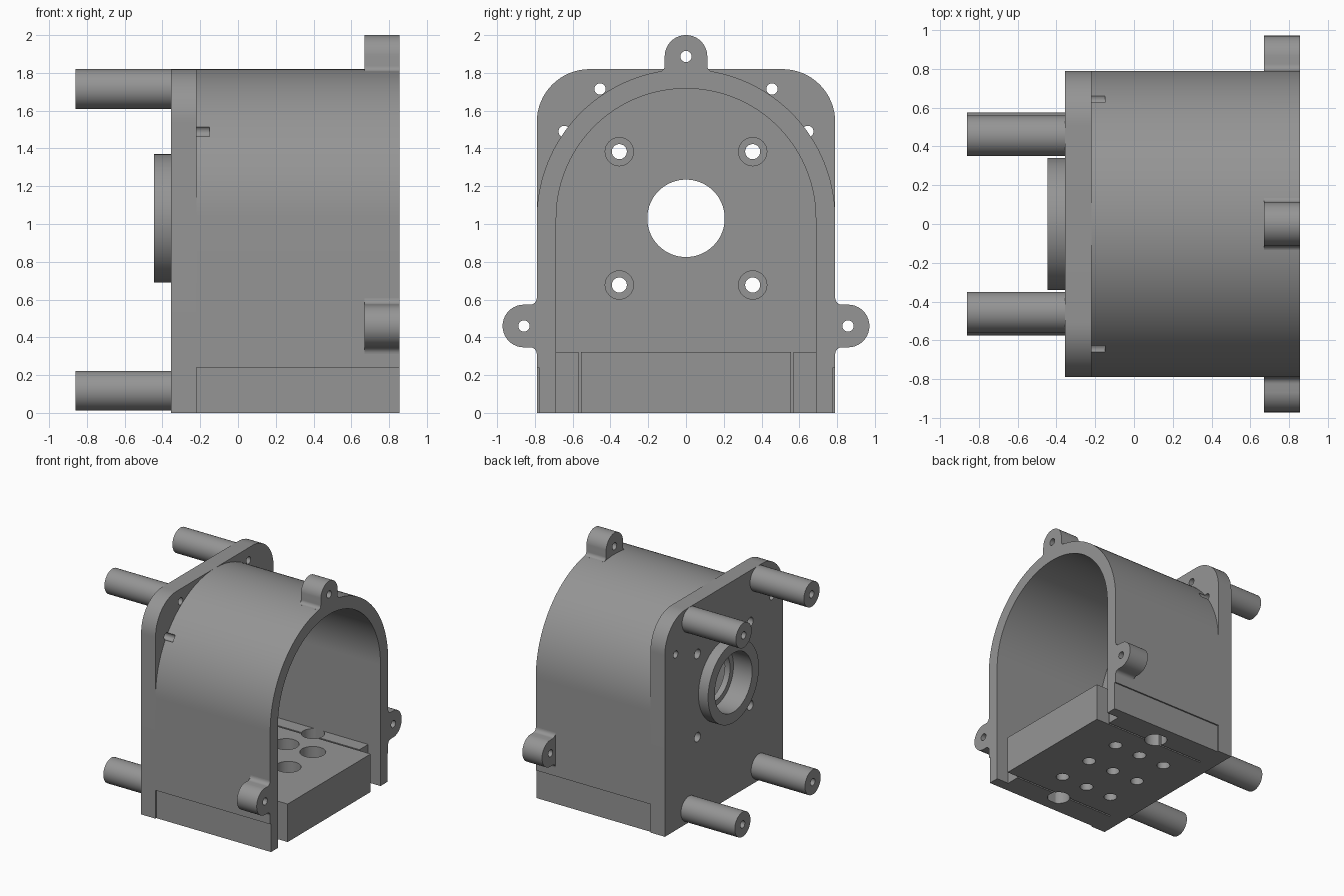
import bpy
import bmesh
from math import cos, sin, pi, radians
from mathutils import Matrix

old = bpy.data.objects.get("Cube")
if old:
    bpy.data.objects.remove(old, do_unlink=True)

GREY = (0.3, 0.3, 0.3, 1)
grey = bpy.data.materials.new("plain grey")
grey.use_nodes = True
grey.diffuse_color = GREY
grey.node_tree.nodes["Principled BSDF"].inputs["Base Color"].default_value = GREY

AXIS = 1.03                  # height of the bore and arch centre
BACK, FACE, OPEN = -0.355, -0.22, 0.855   # plate back, plate face, open end
HALF, INNER = 0.79, 0.687    # shell outer and inner half widths


def finish(name, bm):
    bmesh.ops.recalc_face_normals(bm, faces=bm.faces)
    mesh = bpy.data.meshes.new(name)
    bm.to_mesh(mesh)
    bm.free()
    mesh.materials.append(grey)
    obj = bpy.data.objects.new(name, mesh)
    bpy.context.collection.objects.link(obj)
    return obj


def arc(cy, cz, r, a0, a1, n=16):
    steps = [radians(a0 + (a1 - a0) * i / n) for i in range(n + 1)]
    return [(cy + r * cos(a), cz + r * sin(a)) for a in steps]


def prism(name, outline, x0, x1):
    """Extrude a (y, z) outline along x."""
    bm = bmesh.new()
    face = bm.faces.new([bm.verts.new((x0, y, z)) for y, z in outline])
    new = bmesh.ops.extrude_face_region(bm, geom=[face])["geom"]
    moved = [v for v in new if isinstance(v, bmesh.types.BMVert)]
    bmesh.ops.translate(bm, verts=moved, vec=(x1 - x0, 0, 0))
    return finish(name, bm)


def rod(name, y, z, r, x0, x1, n=48):
    """Cylinder along x."""
    return prism(name, arc(y, z, r, 0, 360, n)[:-1], x0, x1)


def drill(x, y, r, z0, z1):
    """Vertical cylinder."""
    bm = bmesh.new()
    bmesh.ops.create_cone(bm, cap_ends=True, segments=40, radius1=r, radius2=r,
                          depth=z1 - z0,
                          matrix=Matrix.Translation((x, y, (z0 + z1) / 2)))
    return finish("drill", bm)


def box(name, x0, x1, y0, y1, z0, z1):
    return prism(name, [(y0, z0), (y1, z0), (y1, z1), (y0, z1)], x0, x1)


def cut(targets, cutters):
    """Subtract every cutter from every target, then delete the cutters."""
    for obj in targets:
        bpy.context.view_layer.objects.active = obj
        for c in cutters:
            mod = obj.modifiers.new("cut", "BOOLEAN")
            mod.operation, mod.solver, mod.object = "DIFFERENCE", "EXACT", c
            bpy.ops.object.modifier_apply(modifier=mod.name)
    for c in cutters:
        bpy.data.objects.remove(c, do_unlink=True)


parts = []

# Mounting plate with rounded top corners
CORNER, TOP = 0.28, 1.82
plate = prism("mounting_plate",
              [(-HALF, 0), (HALF, 0)]
              + arc(HALF - CORNER, TOP - CORNER, CORNER, 0, 90)
              + arc(CORNER - HALF, TOP - CORNER, CORNER, 90, 180), BACK, FACE)

# Arched shell with a shallow recess along the foot of each wall
foot = [(0.778, 0), (0.778, 0.24), (HALF, 0.24)]
shell = prism("arched_shell",
              foot + arc(0, AXIS, HALF, 0, 180, 72)
              + [(-y, z) for y, z in reversed(foot)]
              + [(-INNER, 0)] + arc(0, AXIS, INNER, 180, 0, 72) + [(INNER, 0)],
              FACE, OPEN)

# Bearing collar on the back of the plate
collar = rod("bearing_collar", 0, AXIS, 0.34, -0.445, BACK, 72)
cut([plate, collar], [rod("bore", 0, AXIS, 0.205, -1, 1, 64),
                      rod("seat", 0, AXIS, 0.25, -1, -0.27, 64)])
parts += [plate, shell, collar]

# Stand-offs, drilled through together with the plate
for label, y, z in (("upper", 0.455, 1.715), ("lower", 0.47, 0.118)):
    for side, s in (("left", 1), ("right", -1)):
        post = rod(f"{label}_{side}_standoff", s * y, z, 0.105, -0.86, BACK)
        cut([post, plate], [rod("hole", s * y, z, 0.03, -1, 0, 24)])
        parts.append(post)

# Counterbored motor screw holes and the pin holes that nick the shell
for s in (1, -1):
    for dz in (-0.353, 0.353):
        cut([plate], [rod("hole", s * 0.353, AXIS + dz, 0.04, -1, 0, 24),
                      rod("seat", s * 0.353, AXIS + dz, 0.075, -0.29, 0, 32)])
    cut([plate, shell], [rod("pin", s * 0.645, 1.49, 0.03, -1, -0.15, 24)])

# Floor block and side strips, separated by narrow grooves
FLOOR = 0.322
block = box("floor_block", FACE, OPEN, -0.556, 0.556, 0, FLOOR)
strips = [box("left_floor_strip", FACE, 0.74, 0.57, INNER, 0, FLOOR),
          box("right_floor_strip", FACE, 0.74, -INNER, -0.57, 0, FLOOR)]
for x in (-0.03, 0.22, 0.47):
    for y in (-0.33, 0, 0.33):
        cut([block], [drill(x, y, 0.052, -1, 1), drill(x, y, 0.1, 0.12, 1)])
for s, strip in zip((1, -1), strips):
    cut([block, strip], [drill(0.28, s * 0.605, 0.09, -1, 1)])
parts += [block] + strips


# Screw ears: rounded tabs with small fillets into the shell
def ear(name, cy, cz, turn, drop, fillet):
    r = 0.113
    half = [(r + fillet, -drop - 0.04)]
    half += arc(r + fillet, fillet - drop, fillet, 270, 180, 8)
    pts = half + arc(0, 0, r, 0, 180, 32)[1:-1]
    pts += [(-u, v) for u, v in reversed(half)]
    c, s = cos(turn), sin(turn)
    outline = [(cy + u * c - v * s, cz + u * s + v * c) for u, v in pts]
    tab = prism(name, outline, 0.67, OPEN)
    cut([tab], [rod("hole", cy, cz, 0.03, 0, 1, 24)])
    parts.append(tab)


ear("top_ear", 0, 1.887, 0, 0.08, 0.03)
ear("left_ear", 0.858, 0.46, -pi / 2, 0.068, 0.035)
ear("right_ear", -0.858, 0.46, pi / 2, 0.068, 0.035)

# Smooth curved walls, keep edges crisp
bpy.ops.object.select_all(action="DESELECT")
for obj in parts:
    obj.select_set(True)
bpy.context.view_layer.objects.active = plate
bpy.ops.object.shade_smooth_by_angle(angle=radians(30))
